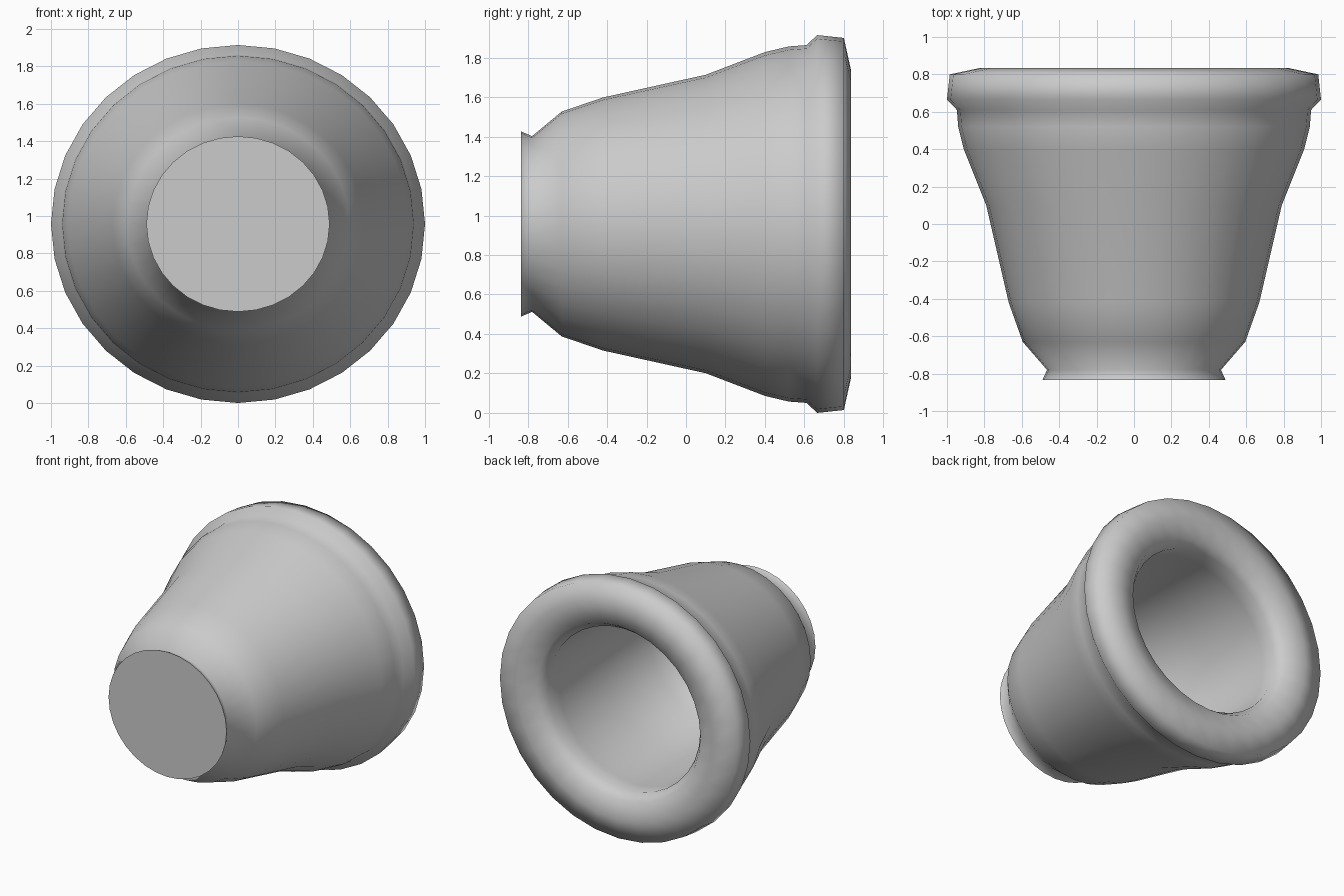
import bpy, bmesh, math

if "Cube" in bpy.data.objects:
    bpy.data.objects.remove(bpy.data.objects["Cube"])

SIDES = 32
CENTRE_Z = 0.957
FLATTEN = 0.957

clay = bpy.data.materials.new("grey_clay")
clay.use_nodes = True
clay.diffuse_color = (0.6, 0.6, 0.6, 1)
clay.node_tree.nodes["Principled BSDF"].inputs["Base Color"].default_value = (0.6, 0.6, 0.6, 1)


def lathe(name, profile):
    """Spin (radius, y) points about the y axis and close both ends."""
    bm = bmesh.new()
    rings = []
    for radius, y in profile:
        angles = [math.tau * i / SIDES for i in range(SIDES)]
        rings.append([bm.verts.new((radius * math.cos(a), y,
                                    CENTRE_Z + FLATTEN * radius * math.sin(a))) for a in angles])
    for low, high in zip(rings, rings[1:]):
        for i in range(SIDES):
            j = (i + 1) % SIDES
            bm.faces.new((low[i], low[j], high[j], high[i]))
    bm.faces.new(rings[0])
    bm.faces.new(rings[-1])
    bmesh.ops.recalc_face_normals(bm, faces=bm.faces[:])
    mesh = bpy.data.meshes.new(name)
    bm.to_mesh(mesh)
    bm.free()
    mesh.materials.append(clay)
    obj = bpy.data.objects.new(name, mesh)
    bpy.context.collection.objects.link(obj)
    bpy.ops.object.select_all(action="DESELECT")
    obj.select_set(True)
    bpy.context.view_layer.objects.active = obj
    bpy.ops.object.shade_smooth_by_angle(angle=math.radians(80))
    return obj


# Foot and flared outer wall
outside = [(0.49, -0.835), (0.465, -0.78), (0.595, -0.63), (0.67, -0.42),
           (0.79, 0.1), (0.91, 0.4), (0.94, 0.52), (0.947, 0.61)]
# Rolled rim
rim = [(1.0, 0.665), (0.985, 0.8), (0.82, 0.835), (0.68, 0.8), (0.63, 0.73)]
# Hollow inside and floor
inside = [(0.64, 0.6), (0.62, 0.1), (0.55, -0.35), (0.42, -0.6)]

lathe("flower_pot", outside + rim + inside)
